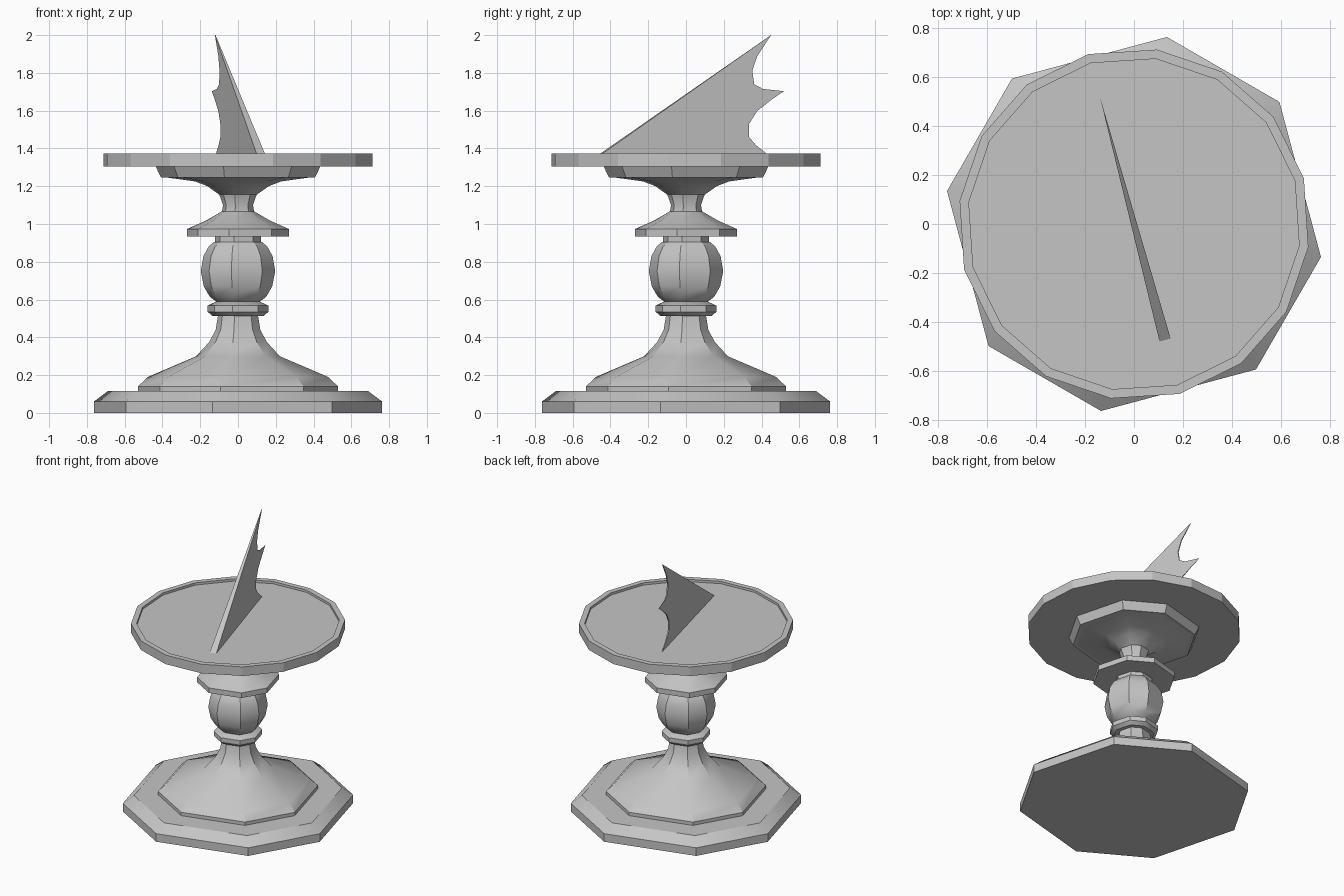
import bpy, bmesh, math
from mathutils import Vector

if "Cube" in bpy.data.objects:
    bpy.data.objects.remove(bpy.data.objects["Cube"], do_unlink=True)

stone = bpy.data.materials.new("grey_stone")
stone.use_nodes = True
GREY = (0.56, 0.56, 0.56, 1.0)
stone.diffuse_color = GREY
stone.node_tree.nodes["Principled BSDF"].inputs["Base Color"].default_value = GREY

# Slightly uneven octagon shared by the whole pedestal, and a regular dial
OCTAGON = [a + 90 * k for k in range(4) for a in (40, 80)]
SIXTEEN = [15 + 22.5 * k for k in range(16)]


def finish(bm, name, smooth_angle=None):
    bmesh.ops.recalc_face_normals(bm, faces=bm.faces)
    mesh = bpy.data.meshes.new(name)
    bm.to_mesh(mesh)
    bm.free()
    mesh.materials.append(stone)
    ob = bpy.data.objects.new(name, mesh)
    bpy.context.scene.collection.objects.link(ob)
    if smooth_angle:
        bpy.ops.object.select_all(action="DESELECT")
        ob.select_set(True)
        bpy.context.view_layer.objects.active = ob
        bpy.ops.object.shade_smooth_by_angle(angle=math.radians(smooth_angle))
    return ob


def turned(name, profile, angles=OCTAGON, smooth_angle=30):
    """Sweep a (radius, z) profile around z with corners at the given angles."""
    bm = bmesh.new()
    rings = [[bm.verts.new((r * math.cos(math.radians(a)),
                            r * math.sin(math.radians(a)), z)) for a in angles]
             for r, z in profile]
    n = len(angles)
    for low, high in zip(rings, rings[1:]):
        for i in range(n):
            j = (i + 1) % n
            bm.faces.new((low[i], low[j], high[j], high[i]))
    bm.faces.new(rings[0][::-1])
    bm.faces.new(rings[-1])
    return finish(bm, name, smooth_angle)


# Pedestal, from the ground up
turned("base_plinth", [(0.775, 0), (0.775, 0.06), (0.70, 0.115)])
turned("pedestal_foot", [(0.538, 0.115), (0.538, 0.14), (0.485, 0.19), (0.225, 0.30),
                         (0.155, 0.375), (0.12, 0.44), (0.107, 0.52)])
turned("lower_collar", [(0.137, 0.513), (0.163, 0.535), (0.163, 0.568), (0.115, 0.59)])
turned("bulb", [(0.112, 0.585), (0.152, 0.615), (0.184, 0.67), (0.20, 0.75),
                (0.186, 0.83), (0.158, 0.88), (0.13, 0.905)])
turned("bulb_neck", [(0.123, 0.90), (0.123, 0.94)])
turned("upper_collar", [(0.275, 0.935), (0.275, 0.973), (0.172, 1.018), (0.09, 1.065)])
turned("dial_neck", [(0.087, 1.06), (0.081, 1.10), (0.10, 1.155), (0.165, 1.20),
                     (0.23, 1.225), (0.41, 1.25)])
turned("dial_support", [(0.415, 1.247), (0.443, 1.306)])

# Dial plate with a shallow recess inside its rim
turned("dial_plate", [(0.718, 1.305), (0.718, 1.372), (0.68, 1.372), (0.68, 1.355)],
       SIXTEEN, None)

# Gnomon: a wedge blade, thick at the low front end and thin at the scalloped back
blade = [(-0.475, 1.354), (0.45, 2.0), (0.376, 1.888), (0.35, 1.81), (0.36, 1.74),
         (0.407, 1.715), (0.518, 1.703), (0.455, 1.66), (0.376, 1.598), (0.333, 1.53),
         (0.333, 1.46), (0.37, 1.417), (0.45, 1.354)]
heading = math.radians(105)
along = Vector((math.cos(heading), math.sin(heading), 0))
across = Vector((along.y, -along.x, 0))
bm = bmesh.new()
sides = []
for sign in (-1, 1):
    verts = []
    for y, z in blade:
        half = 0.0235 * (0.522 - y) / 0.997
        p = along * (y / along.y) + across * (sign * half)
        verts.append(bm.verts.new((p.x, p.y, z)))
    sides.append(verts)
left, right = sides
bm.faces.new(left)
bm.faces.new(right[::-1])
for i in range(len(blade)):
    j = (i + 1) % len(blade)
    bm.faces.new((left[j], left[i], right[i], right[j]))
finish(bm, "gnomon")
